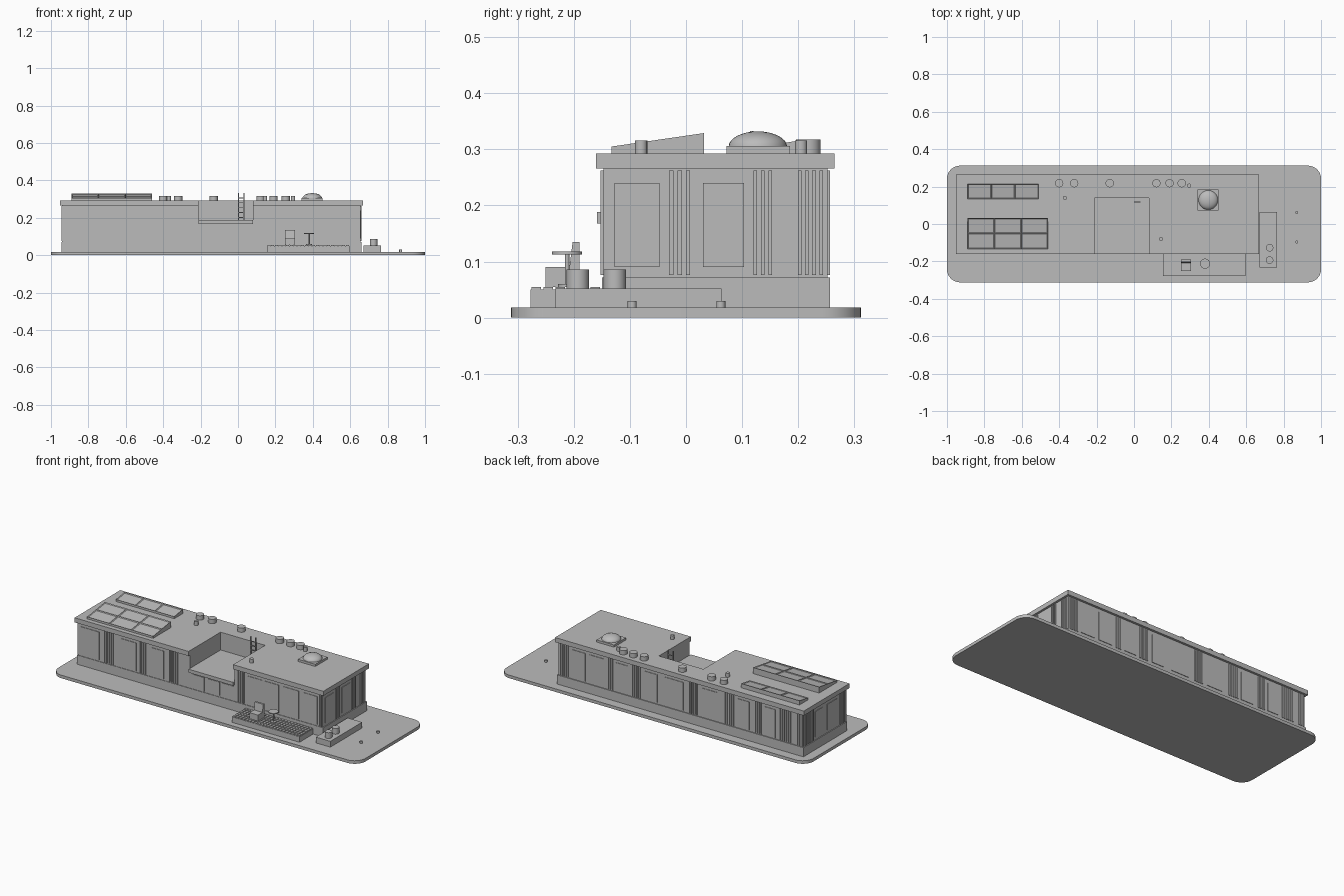
import bpy, bmesh, math
from mathutils import Matrix, Vector

if "Cube" in bpy.data.objects:
    bpy.data.objects.remove(bpy.data.objects["Cube"], do_unlink=True)

grey = bpy.data.materials.new("plain grey")
grey.use_nodes = True
grey.diffuse_color = (0.5, 0.5, 0.5, 1)
grey.node_tree.nodes["Principled BSDF"].inputs["Base Color"].default_value = (0.5, 0.5, 0.5, 1)


def finish(name, bm, smooth=False):
    bmesh.ops.recalc_face_normals(bm, faces=bm.faces)
    mesh = bpy.data.meshes.new(name)
    bm.to_mesh(mesh)
    bm.free()
    mesh.materials.append(grey)
    ob = bpy.data.objects.new(name, mesh)
    bpy.context.collection.objects.link(ob)
    if smooth:
        bpy.ops.object.select_all(action="DESELECT")
        ob.select_set(True)
        bpy.context.view_layer.objects.active = ob
        bpy.ops.object.shade_smooth_by_angle(angle=math.radians(40))
    return ob


def add_box(bm, x0, x1, y0, y1, z0, z1):
    m = Matrix.Translation(((x0 + x1) / 2, (y0 + y1) / 2, (z0 + z1) / 2))
    m = m @ Matrix.Diagonal((x1 - x0, y1 - y0, z1 - z0, 1))
    return bmesh.ops.create_cube(bm, size=1, matrix=m)["verts"]


def boxes(name, *dims):
    bm = bmesh.new()
    for d in dims:
        add_box(bm, *d)
    return finish(name, bm)


def prism(name, outline, z0, z1, smooth=False):
    bm = bmesh.new()
    face = bm.faces.new([bm.verts.new((x, y, z0)) for x, y in outline])
    ext = bmesh.ops.extrude_face_region(bm, geom=[face], use_keep_orig=True)["geom"]
    for v in ext:
        if isinstance(v, bmesh.types.BMVert):
            v.co.z = z1
    return finish(name, bm, smooth)


def cylinder(name, x, y, r, z0, z1, sides=24):
    bm = bmesh.new()
    bmesh.ops.create_cone(bm, cap_ends=True, segments=sides, radius1=r, radius2=r, depth=z1 - z0,
                          matrix=Matrix.Translation((x, y, (z0 + z1) / 2)))
    return finish(name, bm, True)


# Ground slab with rounded corners
R = 0.07
slab = []
for i, (sx, sy) in enumerate([(1, 1), (-1, 1), (-1, -1), (1, -1)]):
    for k in range(9):
        a = math.radians(90 * i + 90 * k / 8)
        slab.append((sx * (1 - R) + R * math.cos(a), sy * (0.312 - R) + R * math.sin(a)))
prism("ground_slab", slab, 0, 0.018, True)

# Building mass: plinth, lower walls, notched upper walls and roof
NL, NR, NB = -0.21, 0.08, 0.138
X0, X1, Y0, Y1 = -0.94, 0.655, -0.147, 0.252
GROUND, PLINTH, TERRACE, EAVES, ROOF = 0.018, 0.072, 0.188, 0.266, 0.293


def notched(g):
    x0, x1, y0, y1 = X0 - g, X1 + g, Y0 - g, Y1 + g
    return [(x0, y0), (NL, y0), (NL, NB), (NR, NB), (NR, y0), (x1, y0), (x1, y1), (x0, y1)]


boxes("plinth", (X0 - 0.005, X1 + 0.005, Y0 - 0.003, Y1 + 0.005, GROUND, PLINTH))
boxes("lower_walls", (X0, X1, Y0, Y1, PLINTH, TERRACE - 0.01))
prism("upper_walls", notched(0), TERRACE - 0.01, EAVES)
prism("roof", notched(0.013), EAVES, ROOF)
boxes("terrace_floor", (NL, NR, Y0 - 0.012, NB, 0.168, TERRACE))


# Facade details: thin panels and groups of slats
def wall_box(side, a, b, z0, z1, t):
    return {"front": (a, b, Y0 - t, Y0, z0, z1), "back": (a, b, Y1, Y1 + t, z0, z1),
            "right": (X0 - t, X0, a, b, z0, z1), "left": (X1, X1 + t, a, b, z0, z1)}[side]


def panels(side, spans, z0=0.08, z1=0.245):
    boxes(side + "_windows", *[wall_box(side, a, b, z0, z1, 0.003) for a, b in spans])


def slats(side, spans, z0=0.076, z1=0.262):
    dims = []
    for a, b in spans:
        n = max(2, round((b - a) / 0.013))
        step = (b - a) / n
        dims += [wall_box(side, a + i * step, a + (i + 0.5) * step, z0, z1, 0.005) for i in range(n)]
    boxes(side + "_slats", *dims)


panels("front", [(-0.92, -0.8), (-0.66, -0.56), (-0.46, -0.38), (0.17, 0.26), (0.28, 0.37),
                 (0.4, 0.5), (0.53, 0.62)])
slats("front", [(-0.77, -0.7), (-0.54, -0.49), (-0.345, -0.28), (0.1, 0.15), (0.63, 0.655)])
panels("back", [(0.48, 0.57), (0.36, 0.45), (0.2, 0.28), (0.01, 0.09), (-0.16, -0.04),
                (-0.38, -0.28), (-0.59, -0.51), (-0.76, -0.69)])
slats("back", [(0.59, 0.65), (0.3, 0.34), (0.12, 0.18), (-0.25, -0.19), (-0.49, -0.42),
               (-0.67, -0.62), (-0.86, -0.78), (-0.935, -0.89)])
panels("left", [(-0.127, -0.047), (0.03, 0.103)], 0.09, 0.24)
slats("left", [(-0.03, 0.015), (0.12, 0.16), (0.2, 0.25)])
panels("right", [(-0.06, 0.03), (0.07, 0.14)], 0.09, 0.24)
slats("right", [(-0.145, -0.08), (0.16, 0.25)])
boxes("terrace_doors", *[wall_box("front", x, x + 0.075, 0.08, 0.16, 0.003) for x in (-0.19, -0.09, 0)])

# Front deck with square tiles, and side deck
boxes("front_deck", (0.155, 0.595, -0.277, Y0, GROUND, 0.05))
NX, NY = 22, 6
sx, sy = 0.44 / NX, 0.126 / NY
boxes("deck_tiles", *[(0.155 + i * sx + 0.002, 0.155 + (i + 1) * sx - 0.002,
                       -0.277 + j * sy + 0.002, -0.277 + (j + 1) * sy - 0.002, 0.05, 0.055)
                      for i in range(NX) for j in range(NY)])
boxes("side_deck", (0.67, 0.765, -0.233, 0.063, GROUND, 0.052))

# Planters and bollards
for y in (-0.127, -0.193):
    cylinder("planter", 0.725, y, 0.02, 0.052, 0.086)
for y in (-0.096, 0.062):
    cylinder("bollard", 0.87, y, 0.008, GROUND, 0.03, 16)

# Chair with leaning back, and round table
bm = bmesh.new()
add_box(bm, 0.25, 0.305, -0.25, -0.205, 0.055, 0.09)
for v in add_box(bm, 0.25, 0.305, -0.212, -0.19, 0.055, 0.135):
    if v.co.z > 0.1 and v.co.y < -0.2:
        v.co.y += 0.01
finish("chair", bm)
cylinder("table_top", 0.38, -0.212, 0.027, 0.113, 0.118)
cylinder("table_leg", 0.38, -0.212, 0.004, 0.06, 0.113, 12)
cylinder("table_foot", 0.38, -0.212, 0.016, 0.055, 0.06)


# Solar arrays: wedge stands with inset cells
def solar(name, x0, x1, y0, y1, z0, z1, cols, rows):
    bm = bmesh.new()
    for v in add_box(bm, x0, x1, y0, y1, ROOF, z0):
        if v.co.z > ROOF + 0.001 and v.co.y > y0 + 0.01:
            v.co.z = z1
    bm.normal_update()
    top = [f for f in bm.faces if f.normal.z > 0.5]
    a = Vector((x0, y0, z0))
    for axis, n, length in ((Vector((1, 0, 0)), cols, x1 - x0), (Vector((0, 1, 0)), rows, y1 - y0)):
        for i in range(1, n):
            geom = list({g for f in top for g in [f, *f.edges, *f.verts]})
            bmesh.ops.bisect_plane(bm, geom=geom, plane_co=a + axis * length * i / n, plane_no=axis)
            bm.normal_update()
            top = [f for f in bm.faces if f.normal.z > 0.5]
    bmesh.ops.inset_individual(bm, faces=top, thickness=0.006, depth=0)
    bmesh.ops.translate(bm, verts=list({v for f in top for v in f.verts}), vec=(0, 0, -0.004))
    finish(name, bm)


solar("large_solar_array", -0.89, -0.46, -0.133, 0.032, 0.305, 0.329, 3, 2)
solar("small_solar_array", -0.89, -0.51, 0.135, 0.215, 0.305, 0.318, 3, 1)

# Roof vents and pipes
for x in (-0.4, -0.32, -0.13, 0.12, 0.19, 0.255):
    cylinder("roof_vent", x, 0.218, 0.022, ROOF, 0.318)
for x, y in ((-0.37, 0.14), (0.295, 0.205), (0.145, -0.08)):
    cylinder("vent_pipe", x, y, 0.011, ROOF, 0.316, 16)

# Skylight dome on a square curb
boxes("skylight_curb", (0.34, 0.453, 0.072, 0.185, ROOF, 0.306))
bm = bmesh.new()
bmesh.ops.create_uvsphere(bm, u_segments=32, v_segments=16, radius=1)
bmesh.ops.bisect_plane(bm, geom=bm.verts[:] + bm.edges[:] + bm.faces[:], plane_co=(0, 0, 0),
                       plane_no=(0, 0, -1), clear_outer=True)
bmesh.ops.transform(bm, verts=bm.verts, matrix=Matrix.Translation((0.397, 0.128, 0.305))
                    @ Matrix.Diagonal((0.052, 0.052, 0.027, 1)))
finish("skylight_dome", bm, True)

# Terrace ladder
rails = [(x, x + 0.005, 0.114, 0.12, TERRACE, 0.333) for x in (0, 0.03)]
rungs = [(0, 0.035, 0.115, 0.119, z, z + 0.004) for z in [0.2 + 0.026 * i for i in range(5)]]
boxes("ladder", *rails, *rungs)
